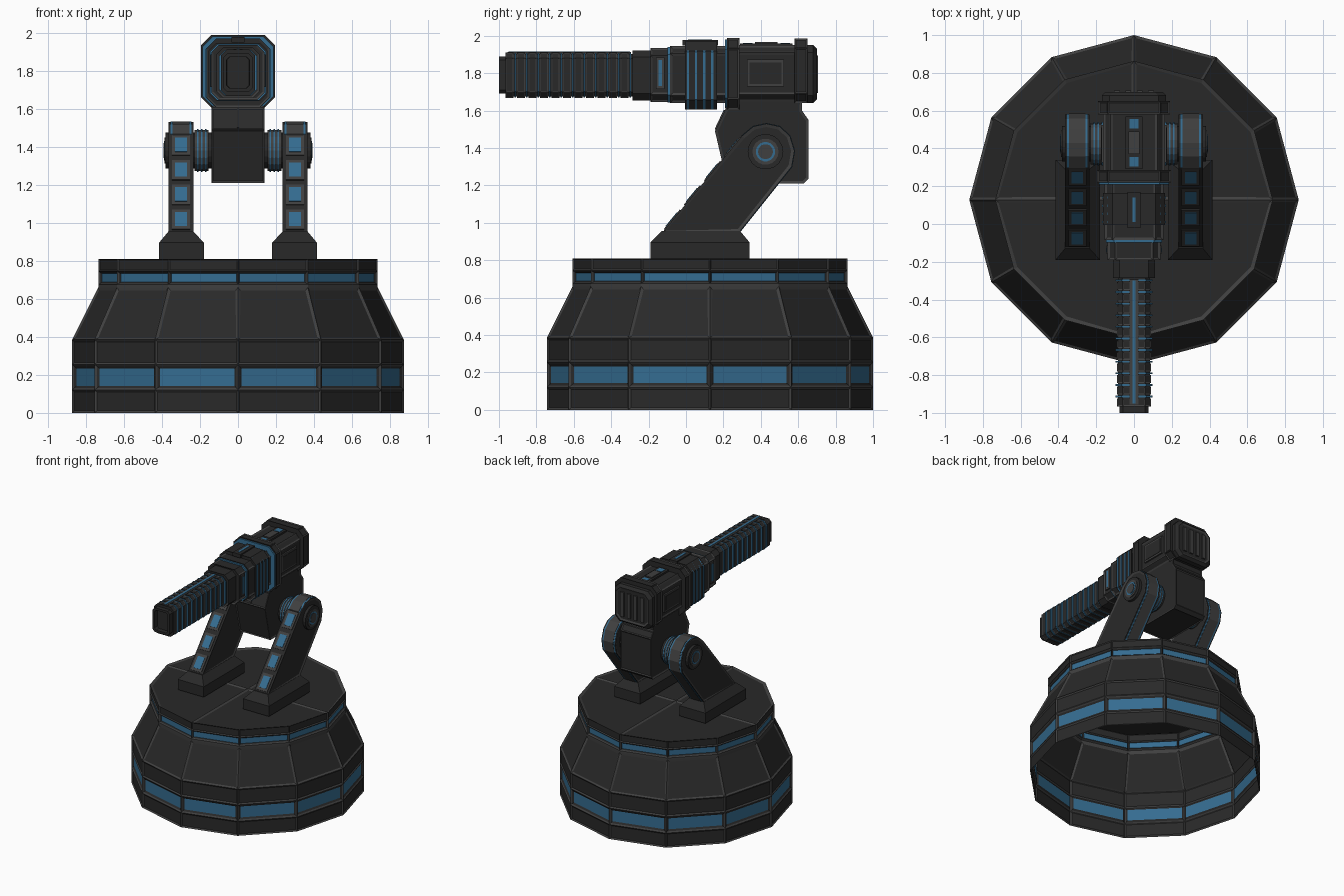
import bpy, bmesh, math
from mathutils import Vector

if "Cube" in bpy.data.objects:
    bpy.data.objects.remove(bpy.data.objects["Cube"])


def material(name, rgb):
    m = bpy.data.materials.new(name)
    m.diffuse_color = (*rgb, 1)
    m.use_nodes = True
    m.node_tree.nodes["Principled BSDF"].inputs["Base Color"].default_value = m.diffuse_color
    return m


DARK = material("dark_metal", (0.022, 0.022, 0.022))
GREY = material("grey_trim", (0.05, 0.05, 0.05))
BLUE = material("blue_glow", (0.035, 0.15, 0.28))


def finish(name, bm, mats):
    me = bpy.data.meshes.new(name)
    bm.to_mesh(me)
    bm.free()
    for m in mats:
        me.materials.append(m)
    ob = bpy.data.objects.new(name, me)
    bpy.context.collection.objects.link(ob)
    return ob


def skin(bm, rings):
    """Join equal point rings with quads; returns vertex rings and rows of faces."""
    vs = [[bm.verts.new(p) for p in r] for r in rings]
    n = len(vs[0])
    rows = [[bm.faces.new((a[i], a[(i + 1) % n], b[(i + 1) % n], b[i])) for i in range(n)]
            for a, b in zip(vs, vs[1:])]
    return vs, rows


def loft(name, rings, mat, caps=0.0, sides=0.0, depth=0.006):
    """Capped loft; caps / sides give the rim width of sunken panels."""
    bm = bmesh.new()
    vs, rows = skin(bm, rings)
    ends = [bm.faces.new(vs[0]), bm.faces.new(vs[-1])]
    bmesh.ops.recalc_face_normals(bm, faces=bm.faces)
    big = [f for r in rows for f in r if min(e.calc_length() for e in f.edges) > 3 * sides]
    for faces, t in ((ends, caps), (big, sides)):
        if t and faces:
            rim = bmesh.ops.inset_individual(bm, faces=faces, thickness=t, depth=-depth)["faces"]
            for f in rim:
                f.material_index = 1
    return finish(name, bm, [mat, GREY])


def prism(name, pts, x0, x1, mat, **kw):
    return loft(name, [[(x, y, z) for y, z in pts] for x in (x0, x1)], mat, **kw)


def disc(name, x0, x1, r, mat, n=18):
    pts = [(PIVOT[0] + r * math.cos(2 * math.pi * i / n), PIVOT[1] + r * math.sin(2 * math.pi * i / n))
           for i in range(n)]
    return prism(name, pts, x0, x1, mat)


def tube(name, secs, mat, **kw):
    """Chamfered box along y; each section is (y, half width, z low, z high, chamfer)."""
    rings = []
    for y, h, a, b, c in secs:
        rings.append([(x, y, z) for x, z in ((h, a + c), (h, b - c), (h - c, b), (c - h, b),
                                             (-h, b - c), (-h, a + c), (c - h, a), (h - c, a))])
    return loft(name, rings, mat, **kw)


def band(name, y0, y1, h, a, b, c, mat, **kw):
    return tube(name, [(y0, h, a, b, c), (y1, h, a, b, c)], mat, **kw)


def box(name, loc, size, mat, tilt=0):
    bm = bmesh.new()
    bmesh.ops.create_cube(bm, size=1)
    bmesh.ops.scale(bm, vec=Vector(size), verts=bm.verts)
    ob = finish(name, bm, [mat])
    ob.location = loc
    ob.rotation_euler.x = tilt
    return ob


# Twelve-sided open base shell with sunken panels and blue windows
CY = 0.128
bm = bmesh.new()
profile = [(0, .872), (.12, .872), (.255, .872), (.385, .872), (.66, .735), (.675, .735), (.745, .735), (.81, .735)]
vs, rows = skin(bm, [[(r * math.cos(i * math.pi / 6), CY + r * math.sin(i * math.pi / 6), z)
                      for i in range(12)] for z, r in profile])
mid = bm.verts.new((0, CY, .81))
top = [bm.faces.new([mid] + [vs[-1][(3 * q + k) % 12] for k in range(4)]) for q in range(4)]
bmesh.ops.recalc_face_normals(bm, faces=bm.faces)
for f in bm.faces:
    f.material_index = 1
for faces, t, win in ((rows[0], .016, 0), (rows[1], .014, .018), (rows[2], .016, 0), (rows[3], .02, 0),
                      (rows[5], .008, .01), (rows[6], .01, 0), (top, .022, 0)):
    bmesh.ops.inset_individual(bm, faces=faces, thickness=t, depth=-.008)
    for f in faces:
        f.material_index = 0
    if win:
        bmesh.ops.inset_individual(bm, faces=faces, thickness=win, depth=-.008)
        for f in faces:
            f.material_index = 2
finish("base_shell", bm, [DARK, GREY, BLUE])

# Support arms, feet and pivots on both sides
PIVOT = (.425, 1.38)
ARM = [(-.125, .95), (.30, 1.465), (.36, 1.515), (.43, 1.53), (.50, 1.515), (.555, 1.465),
       (.58, 1.385), (.565, 1.30), (.285, .95)]
SLOPE = math.atan2(.515, .425)
for s, side in ((-1, "left"), (1, "right")):
    foot = [(.81, .18, .415, -.19, .34), (.895, .18, .415, -.19, .34), (.955, .235, .365, -.13, .29)]
    loft(side + "_foot", [[(s * a, c, z), (s * b, c, z), (s * b, d, z), (s * a, d, z)]
                          for z, a, b, c, d in foot], DARK)
    prism(side + "_arm", ARM, s * .235, s * .365, DARK, caps=.018)
    for part, k, a, b, m in (("blue_edge", 1.012, .245, .355, BLUE), ("back_strap", 1.025, .256, .344, GREY)):
        pts = [(PIVOT[0] + k * (y - PIVOT[0]), PIVOT[1] + k * (z - PIVOT[1])) for y, z in ARM[1:]]
        prism(f"{side}_arm_{part}", pts, s * a, s * b, m)
    for i in range(4):
        z = 1.015 + .13 * i
        y = -.125 + (z - .95) * .425 / .515
        box(f"{side}_arm_window_frame_{i}", (s * .3, y, z), (.095, .135, .012), GREY, SLOPE)
        box(f"{side}_arm_window_{i}", (s * .3, y, z), (.062, .095, .018), BLUE, SLOPE)
    for part, a, b, r, m in (("outer_cap", .36, .382, .095, DARK), ("outer_collar", .38, .387, .07, GREY),
                             ("outer_ring", .38, .389, .052, BLUE), ("outer_bolt", .38, .392, .04, GREY),
                             ("inner_hub", .13, .24, .095, DARK), ("inner_sleeve", .155, .23, .11, GREY),
                             ("ring_a", .165, .173, .114, BLUE), ("ring_b", .186, .194, .114, BLUE),
                             ("ring_c", .207, .215, .114, BLUE)):
        disc(f"{side}_pivot_{part}", s * a, s * b, r, m)

# Cradle block between the arms
prism("cradle_block", [(.21, 1.66), (.21, 1.605), (.155, 1.49), (.22, 1.21), (.63, 1.21), (.655, 1.235),
                       (.655, 1.55), (.62, 1.60), (.62, 1.66)], -.14, .14, DARK, caps=.015, sides=.012)
box("cradle_divider", (0, .183, 1.55), (.012, .012, .115), GREY, -.44)

# Gun housing, stepped from rear to front
tube("rear_cap", [(.64, .17, 1.64, 1.95, .04), (.68, .17, 1.64, 1.95, .04), (.70, .15, 1.66, 1.93, .04)], DARK, caps=.015)
for i in range(4):
    box(f"rear_louvre_{i}", (-.09 + .06 * i, .695, 1.795), (.03, .022, .2), GREY)
band("housing", .26, .66, .165, 1.645, 1.95, .04, DARK, sides=.018)
band("rear_band", .58, .65, .19, 1.64, 1.985, .05, DARK, sides=.012)
band("middle_band", .22, .285, .195, 1.605, 1.988, .055, DARK, sides=.012)
band("middle_band_glow", .208, .221, .186, 1.614, 1.979, .052, BLUE)
band("front_housing", -.085, .23, .155, 1.64, 1.945, .04, DARK, sides=.018)
band("coil_block", -.005, .165, .165, 1.607, 1.968, .05, DARK, caps=.01)
for i in range(4):
    band(f"coil_ring_{i}", .005 + .043 * i, .017 + .043 * i, .17, 1.606, 1.965, .052, BLUE)
band("collar", -.19, -.08, .14, 1.645, 1.935, .04, DARK, caps=.012, sides=.015)
band("collar_glow", -.098, -.086, .147, 1.642, 1.94, .04, BLUE)
band("neck", -.285, -.18, .112, 1.655, 1.922, .035, DARK, caps=.01)

# Side panels and slots on the housing
for s, side in ((-1, "left"), (1, "right")):
    box(side + "_panel_frame", (s * .163, .425, 1.80), (.016, .20, .145), GREY)
    box(side + "_panel", (s * .166, .425, 1.80), (.016, .17, .115), DARK)
    box(side + "_slot_frame", (s * .137, -.137, 1.80), (.016, .045, .17), GREY)
    box(side + "_slot_glow", (s * .140, -.137, 1.80), (.014, .02, .14), BLUE)

# Top slots with glowing inserts
box("front_top_slot", (0, .075, 1.963), (.07, .19, .03), DARK)
box("front_top_glow", (0, .075, 1.97), (.018, .13, .022), BLUE)
box("rear_top_slot", (0, .43, 1.948), (.09, .28, .02), DARK)
box("rear_top_cover", (0, .43, 1.955), (.06, .12, .024), GREY)
for y in (.33, .53):
    box("rear_top_glow", (0, y, 1.952), (.05, .05, .018), BLUE)

# Hollow square barrel with ribs and glowing fins
tube("barrel_core", [(-.27, .085, 1.675, 1.903, .025), (-.96, .085, 1.675, 1.903, .025),
                     (-.965, .078, 1.69, 1.89, .02), (-1, .078, 1.69, 1.89, .02),
                     (-1, .06, 1.708, 1.872, .015), (-.85, .055, 1.713, 1.867, .015)], DARK)
for i in range(11):
    y = -.965 + .0615 * i
    band(f"barrel_rib_{i}", y, y + .042, .09, 1.667, 1.911, .03, DARK, sides=.008, depth=.003)
    band(f"barrel_fin_{i}", y + .047, y + .056, .099, 1.669, 1.909, .032, BLUE)
box("barrel_top_rail", (0, -.625, 1.905), (.045, .66, .016), GREY)
box("barrel_top_glow", (0, -.625, 1.907), (.018, .65, .018), BLUE)
